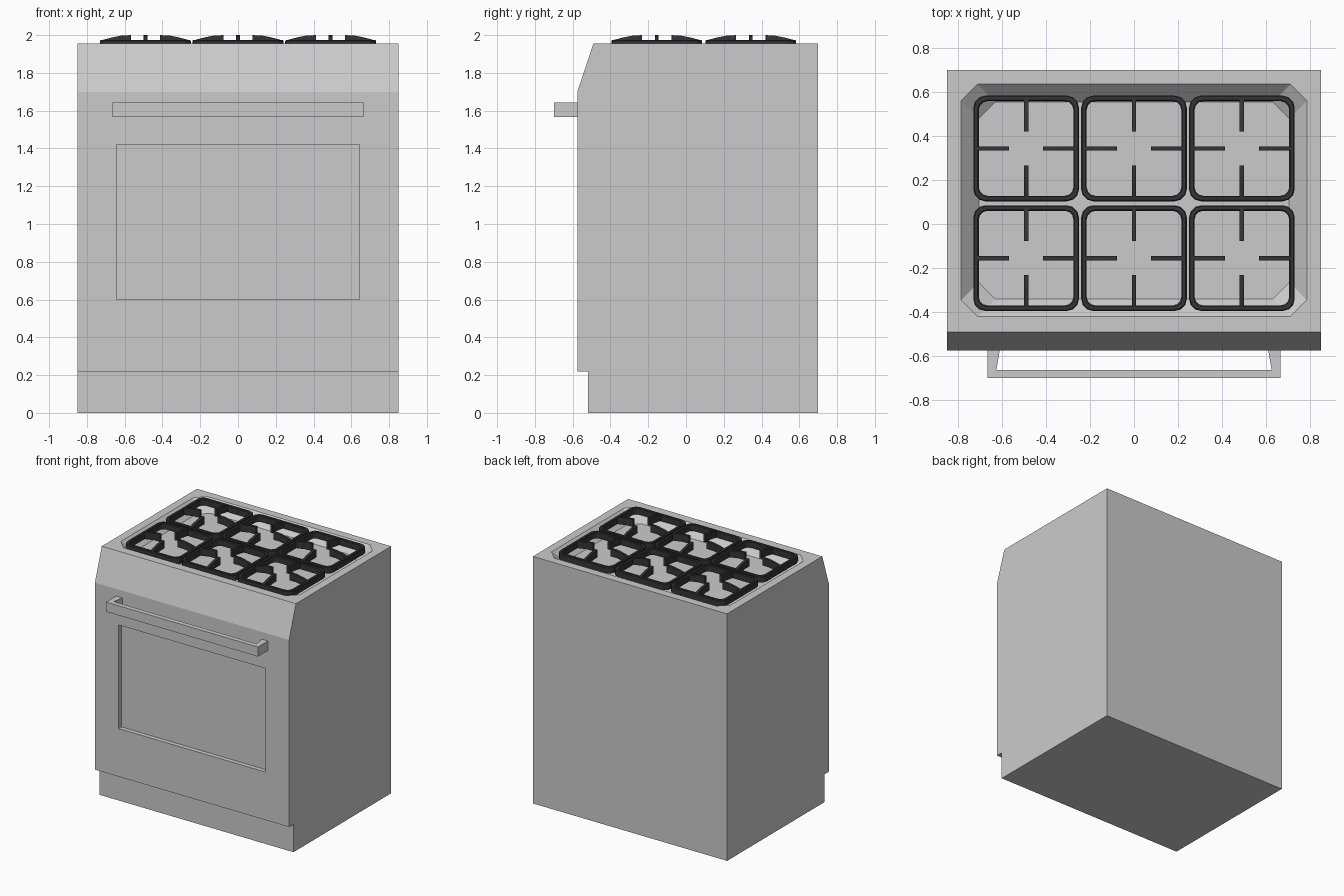
import bpy, bmesh, math
from mathutils import Matrix

if "Cube" in bpy.data.objects:
    bpy.data.objects.remove(bpy.data.objects["Cube"])

iron = bpy.data.materials.new("cast_iron")
iron.diffuse_color = (0.035, 0.035, 0.035, 1)
iron.use_nodes = True
iron.node_tree.nodes["Principled BSDF"].inputs["Base Color"].default_value = iron.diffuse_color


def loft(bm, loops, close=False):
    """Skin a list of equal-length loops; cap the ends, or join them into a ring."""
    rings = [[bm.verts.new(p) for p in loop] for loop in loops]
    n = len(rings[0])
    pairs = list(zip(rings, rings[1:] + rings[:1])) if close else list(zip(rings, rings[1:]))
    for a, b in pairs:
        for i in range(n):
            j = (i + 1) % n
            bm.faces.new((a[i], a[j], b[j], b[i]))
    if not close:
        bm.faces.new(rings[0][::-1])
        bm.faces.new(rings[-1])


def finish(name, bm, mat=None):
    bmesh.ops.recalc_face_normals(bm, faces=bm.faces)
    mesh = bpy.data.meshes.new(name)
    bm.to_mesh(mesh)
    bm.free()
    obj = bpy.data.objects.new(name, mesh)
    bpy.context.collection.objects.link(obj)
    if mat:
        mesh.materials.append(mat)
    return obj


def lofted(name, loops, close=False, mat=None):
    bm = bmesh.new()
    loft(bm, loops, close)
    return finish(name, bm, mat)


def octagon(x, y0, y1, c, z):
    return [(-x + c, y0, z), (x - c, y0, z), (x, y0 + c, z), (x, y1 - c, z),
            (x - c, y1, z), (-x + c, y1, z), (-x, y1 - c, z), (-x, y0 + c, z)]


# Range body: side profile with toe kick and sloped control panel
TOP = 1.955
side = [(0.70, 0), (0.70, TOP), (-0.49, TOP), (-0.575, 1.70), (-0.575, 0.22), (-0.52, 0.22), (-0.52, 0)]
body = lofted("range_body", [[(x, y, z) for y, z in side] for x in (-0.85, 0.85)])

# Cutters: sunken cooktop basin and oven window
s = 0.01 / 0.08
basin = lofted("basin_cutter", [octagon(0.705, -0.34, 0.555, 0.075, TOP - 0.08),
                                octagon(0.785, -0.42, 0.635, 0.075, TOP),
                                octagon(0.785, -0.42, 0.635, 0.075, TOP + 0.05)])
window = lofted("window_cutter", [[(-0.643, y, 0.60), (0.643, y, 0.60), (0.643, y, 1.42), (-0.643, y, 1.42)]
                                  for y in (-0.65, -0.54)])
for cutter in (basin, window):
    mod = body.modifiers.new(cutter.name, "BOOLEAN")
    mod.operation = "DIFFERENCE"
    mod.solver = "EXACT"
    mod.object = cutter
    cutter.hide_render = True
bpy.context.view_layer.objects.active = body
body.select_set(True)
for mod in list(body.modifiers):
    bpy.ops.object.modifier_apply(modifier=mod.name)
for cutter in (basin, window):
    bpy.data.objects.remove(cutter)

# Oven door handle: U-shaped bar
u = [(-0.665, -0.575), (-0.665, -0.70), (0.665, -0.70), (0.665, -0.575),
     (0.61, -0.575), (0.625, -0.662), (-0.625, -0.662), (-0.61, -0.575)]
lofted("door_handle", [[(x, y, z) for x, y in u] for z in (1.567, 1.643)])


# Burner grates: rounded square frame with four arched fingers
def rounded_square(h, r, z):
    pts = []
    for k in range(4):
        for i in range(4):
            a = math.radians(90 * k + 30 * i)
            sx, sy = ((1, 1), (-1, 1), (-1, -1), (1, -1))[k]
            pts.append((sx * (h - r) + r * math.cos(a), sy * (h - r) + r * math.sin(a), z))
    return pts


def make_grate(name, cx, cy):
    bm = bmesh.new()
    lo, hi = TOP - 0.03, TOP + 0.02
    loft(bm, [rounded_square(0.24, 0.055, lo), rounded_square(0.24, 0.055, hi - 0.005),
              rounded_square(0.235, 0.05, hi), rounded_square(0.22, 0.042, hi),
              rounded_square(0.215, 0.04, hi - 0.005), rounded_square(0.215, 0.04, lo)], close=True)
    # finger side profile, thick at the tip
    arc = [(0.225, hi), (0.18, 1.987), (0.13, 1.997), (0.077, 2.0), (0.077, 1.94), (0.13, 1.94), (0.225, lo)]
    for k in range(4):
        start = len(bm.verts)
        loft(bm, [[(x, y, z) for x, z in arc] for y in (-0.01, 0.01)])
        bm.verts.ensure_lookup_table()
        bmesh.ops.rotate(bm, verts=bm.verts[start:], matrix=Matrix.Rotation(math.pi / 2 * k, 3, "Z"))
    bmesh.ops.translate(bm, verts=bm.verts, vec=(cx, cy, 0))
    finish(name, bm, iron)


for row, cy in (("front", -0.155), ("back", 0.343)):
    for col, cx in (("left", -0.49), ("middle", 0), ("right", 0.49)):
        make_grate(f"grate_{row}_{col}", cx, cy)
